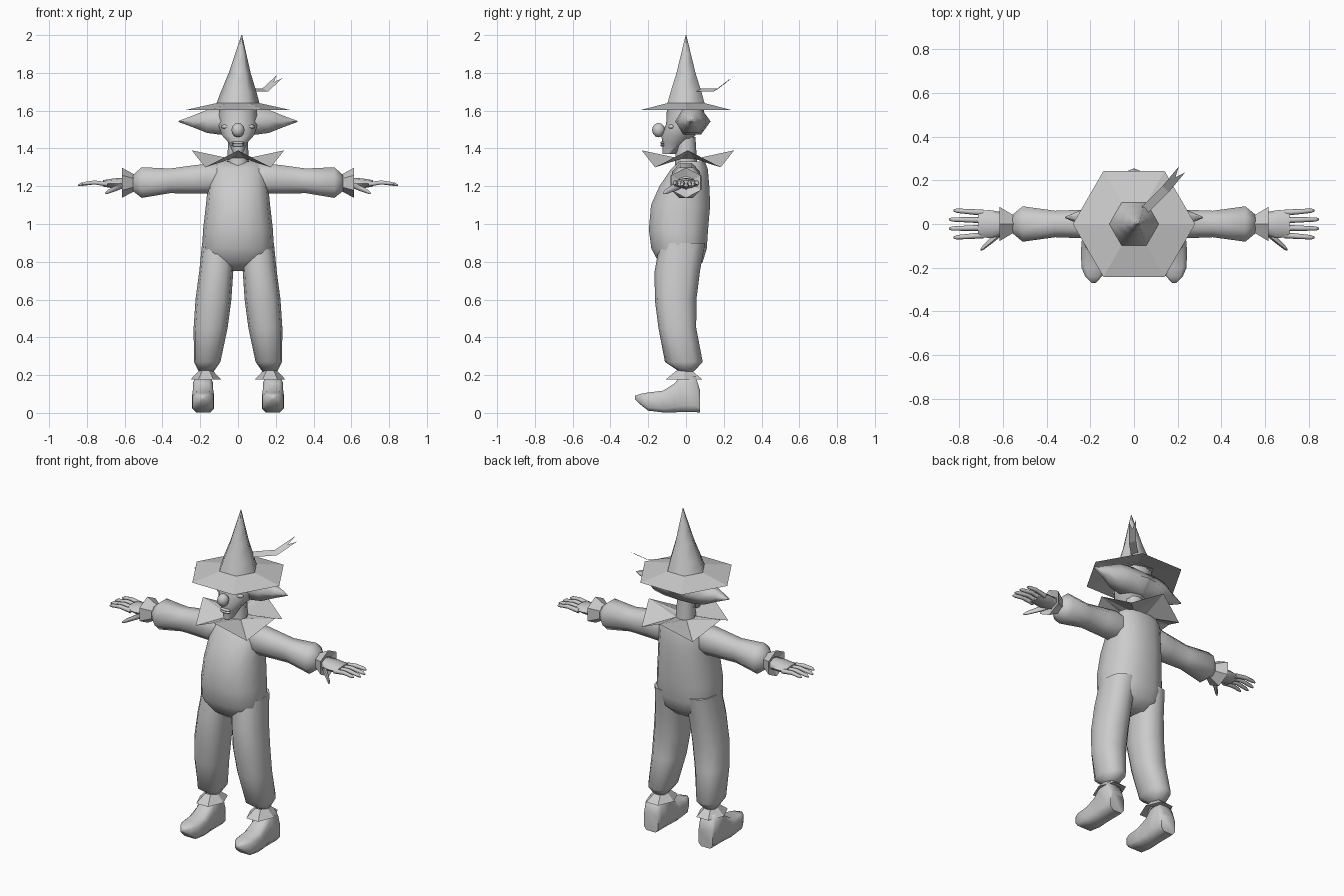
import bpy
import bmesh
import math
from mathutils import Vector

cube = bpy.data.objects.get("Cube")
if cube:
    bpy.data.objects.remove(cube, do_unlink=True)

colour = (.6, .6, .6, 1)
grey = bpy.data.materials.new("plain_grey")
grey.use_nodes = True
grey.diffuse_color = colour
grey.node_tree.nodes["Principled BSDF"].inputs["Base Color"].default_value = colour


def finish(name, bm, smooth=True):
    """Turn a bmesh into an object, either softly shaded or faceted."""
    bmesh.ops.recalc_face_normals(bm, faces=bm.faces)
    for face in bm.faces:
        face.smooth = smooth
    for edge in bm.edges:
        edge.smooth = edge.calc_face_angle(math.pi) < math.radians(65)
    mesh = bpy.data.meshes.new(name)
    bm.to_mesh(mesh)
    bm.free()
    mesh.materials.append(grey)
    bpy.context.collection.objects.link(bpy.data.objects.new(name, mesh))


def loft(name, axis, centre, rings, sides=8, mirror=1, turn=0, square=1, frill=False):
    """Skin rings (position, radius, optional second radius) along an axis.

    The centre is a fixed pair, or a rule of position and second radius."""
    bm = bmesh.new()
    loops = []
    for position, radius, *other in rings:
        second = other[0] if other else radius
        mid_a, mid_b = centre(position, second) if callable(centre) else centre
        loop = []
        for i in range(sides):
            angle = math.tau * (i + turn) / sides
            c, s = math.cos(angle), math.sin(angle)
            a = mid_a + radius * math.copysign(abs(c) ** square, c)
            b = mid_b + second * math.copysign(abs(s) ** square, s)
            spot = {"x": (position, a, b), "y": (a, position, b), "z": (a, b, position)}
            x, y, z = spot[axis]
            loop.append(bm.verts.new((x * mirror, y, z)))
        loops.append(loop)
    for lower, upper in zip(loops, loops[1:]):
        for i in range(sides):
            bm.faces.new((lower[i - 1], lower[i], upper[i], upper[i - 1]))
    if not frill:
        bm.faces.new(loops[0])
        bm.faces.new(loops[-1])
    finish(name, bm, smooth=not frill)


def ball(name, centre, radii):
    bm = bmesh.new()
    bmesh.ops.create_uvsphere(bm, u_segments=8, v_segments=6, radius=1)
    bmesh.ops.scale(bm, verts=bm.verts, vec=radii)
    bmesh.ops.translate(bm, verts=bm.verts, vec=centre)
    finish(name, bm)


def sheet(name, points, faces):
    bm = bmesh.new()
    verts = [bm.verts.new(point) for point in points]
    for face in faces:
        bm.faces.new([verts[i] for i in face])
    finish(name, bm, smooth=False)


# Body suit, bowed forward at the belly
loft("torso", "z", lambda z, r: (0, (z - .95) ** 2 / 2 - .04),
     [(.75, .1, .06), (.8, .17, .12), (.87, .19, .15), (.97, .185, .16),
      (1.1, .17, .16), (1.2, .16, .135), (1.29, .15, .1), (1.33, .13, .07)],
     sides=14, square=.85)
loft("neck", "z", (0, 0), [(1.3, .06), (1.46, .05)])

for label, side in (("left", 1), ("right", -1)):
    # Trouser leg, leaning outward toward the ankle
    loft(label + "_leg", "z", lambda z, r: (.19 - z / 10, .4 * (z - .6) ** 2 - .055),
         [(.9, .09, .12), (.75, .09, .12), (.6, .095, .11), (.45, .09, .1),
          (.27, .07, .1), (.22, .04)],
         sides=12, mirror=side, square=.85)
    loft(label + "_ankle_frill", "z", (.17, -.01),
         [(.225, .035, .045), (.178, .08, .11), (.182, .045, .055)],
         sides=6, mirror=side, frill=True)

    # Shoe, flat underneath with a lifted toe
    loft(label + "_shoe", "y", lambda y, r: (.185, max(r, -.3 * y)),
         [(.075, .05, .06), (.05, .055, .1), (-.03, .055, .1), (-.06, .055, .08),
          (-.12, .06), (-.2, .058, .05), (-.24, .04, .03), (-.27, .01)],
         mirror=side, turn=.5, square=.5)

    # Sleeve, puffed above the wrist frill
    loft(label + "_sleeve", "x", lambda x, r: (0, 1.25 - .06 * x),
         [(.08, .06, .075), (.16, .08, .085), (.24, .07, .08), (.36, .065, .07),
          (.51, .087), (.557, .045)],
         mirror=side, turn=.5, square=.9)
    loft(label + "_wrist_frill", "x", (0, 1.218),
         [(.55, .045), (.615, .09, .08), (.6, .05, .035)],
         sides=6, mirror=side, turn=.5, frill=True)

    # Hand, with the fingers fanned evenly and drooping at their tips
    loft(label + "_palm", "x", (0, 1.215),
         [(.56, .035, .025), (.61, .055, .03), (.66, .064, .026), (.715, .06, .017)],
         mirror=side)
    for i, finger in enumerate(("index", "middle", "ring", "little")):
        fan = i - 1.5
        tip = .85 - fan * fan / 100
        loft(label + "_" + finger + "_finger", "x",
             lambda x, r: (fan * x / 20, 1.22 - 2 * (x - .76) ** 2),
             [(.69, .014), (.76, .012), (tip - .015, .01), (tip, .004)],
             sides=6, mirror=side)
    loft(label + "_thumb", "x", lambda x, r: (.5 - .88 * x, 1.48 - .45 * x),
         [(.61, .02), (.65, .017), (.69, .012), (.703, .004)],
         sides=6, mirror=side)

    # Eye, and hair that sweeps out to a point
    ball(label + "_eye", (.06 * side, -.075, 1.515), (.03, .02, .013))
    loft(label + "_hair", "x", (.03, 1.543),
         [(0, .1, .08), (.1, .085, .08), (.165, .075, .07), (.24, .035), (.315, .003)],
         sides=6, mirror=side)

# Head, with the jaw pushed forward
loft("head", "z", lambda z, r: (0, min(0, (z - 1.55) / 2)),
     [(1.37, .025, .035), (1.43, .052, .066), (1.47, .09), (1.53, .11, .095),
      (1.63, .1)], sides=10, turn=.5)
ball("nose", (0, -.145, 1.497), (.035, .035, .038))
for label, height in (("upper", 1.43), ("lower", 1.417)):
    ball(label + "_lip", (0, -.124, height), (.036, .013, .008))

# Star collar of raised points alternating with lowered ones
inner, outer, panels = [], [], []
for i in range(8):
    low = i % 2
    direction = Vector((math.cos(math.tau * i / 8), math.sin(math.tau * i / 8), 0))
    middle = Vector((0, .01, 1.3 if low else 1.39))
    inner.append(direction * .05 + Vector((0, .01, 1.345)))
    outer.append(direction * .245 + middle)
    following = (i + 1) % 8
    peak, valley = (following, i) if low else (i, following)
    panels += [(i, following, 8 + peak), (valley, 8 + valley, 8 + peak)]
sheet("star_collar", inner + outer, panels)

# Hat
loft("hat_brim", "z", (0, 0), [(1.603, .28), (1.643, .1)], sides=6, frill=True)
loft("hat_cone", "z", lambda z, r: ((z - 1.64) / 18, 0),
     [(1.635, .115), (1.7, .094), (1.8, .058), (1.9, .03), (2, .002)], sides=6)

# Thin ribbon trailing from the hat, forked at its end
path = [Vector((.05, .065, 1.71)), Vector((.145, .16, 1.71)), Vector((.22, .25, 1.78))]
edge = Vector((.015, -.013, -.008))
notch = path[1].lerp(path[2], .6)
sheet("hat_ribbon",
      [point - edge for point in path] + [point + edge for point in path] + [notch],
      [(0, 1, 4, 3), (1, 2, 6), (1, 6, 4), (4, 6, 5)])
